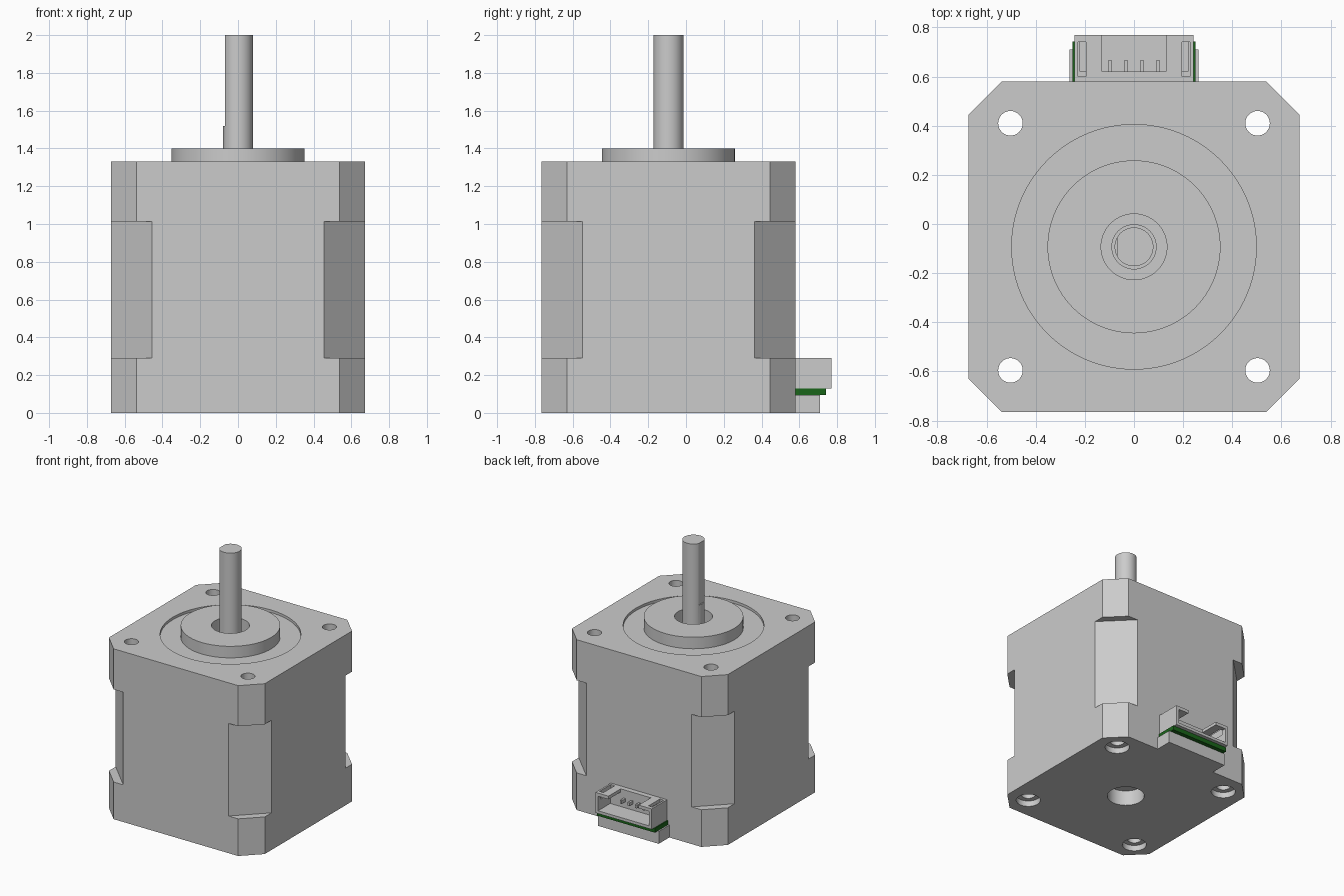
import bpy, bmesh, math
from mathutils import Matrix

if "Cube" in bpy.data.objects:
    bpy.data.objects.remove(bpy.data.objects["Cube"])

CY = -0.093          # motor axis in y
HALF = 0.673         # half width of the body


def finish(name, bm, smooth=False):
    bmesh.ops.recalc_face_normals(bm, faces=bm.faces[:])
    me = bpy.data.meshes.new(name)
    bm.to_mesh(me)
    bm.free()
    ob = bpy.data.objects.new(name, me)
    bpy.context.collection.objects.link(ob)
    if smooth:
        shade(ob)
    return ob


def shade(ob):
    bpy.ops.object.select_all(action='DESELECT')
    bpy.context.view_layer.objects.active = ob
    ob.select_set(True)
    bpy.ops.object.shade_smooth_by_angle(angle=math.radians(30))


def add_box(bm, x0, x1, y0, y1, z0, z1):
    m = Matrix.Translation(((x0 + x1) / 2, (y0 + y1) / 2, (z0 + z1) / 2))
    m = m @ Matrix.Diagonal((x1 - x0, y1 - y0, z1 - z0, 1))
    bmesh.ops.create_cube(bm, size=1, matrix=m)


def box(name, *dims):
    bm = bmesh.new()
    add_box(bm, *dims)
    return finish(name, bm)


def cylinder(name, x, y, r, z0, z1, seg=64):
    bm = bmesh.new()
    bmesh.ops.create_cone(bm, cap_ends=True, segments=seg, radius1=r, radius2=r,
                          depth=z1 - z0, matrix=Matrix.Translation((x, y, (z0 + z1) / 2)))
    return finish(name, bm)


def cut(ob, cutters):
    for c in cutters:
        mod = ob.modifiers.new("cut", 'BOOLEAN')
        mod.operation, mod.solver, mod.object = 'DIFFERENCE', 'EXACT', c
        bpy.context.view_layer.objects.active = ob
        bpy.ops.object.modifier_apply(modifier=mod.name)
        bpy.data.objects.remove(c)


# Motor body: chamfered square lofted through levels, waist has deeper chamfers
bm = bmesh.new()
rings = []
for z, c in [(0, .135), (.29, .135), (.29, .218), (1.013, .218), (1.013, .135), (1.33, .135)]:
    a, b = HALF, HALF - c
    pts = [(a, -b), (a, b), (b, a), (-b, a), (-a, b), (-a, -b), (-b, -a), (b, -a)]
    rings.append([bm.verts.new((x, y + CY, z)) for x, y in pts])
for lo, hi in zip(rings, rings[1:]):
    for i in range(8):
        j = (i + 1) % 8
        if (lo[i].co - hi[i].co).length > 1e-6:
            bm.faces.new((lo[i], lo[j], hi[j], hi[i]))
bm.faces.new(rings[0])
bm.faces.new(rings[-1])
body = finish("motor_body", bm)

# Face recess, bearing wells and the four counterbored screw holes
cutters = [cylinder("recess_cut", 0, CY, .498, 1.31, 1.5, 96),
           cylinder("top_well_cut", 0, CY, .134, 1.25, 1.5),
           cylinder("bottom_well_cut", 0, CY, .134, -.1, .12)]
for sx in (-1, 1):
    for sy in (-1, 1):
        x, y = sx * .503, CY + sy * .503
        cutters.append(cylinder("screw_cut", x, y, .05, -.1, 1.5, 32))
        cutters.append(cylinder("counterbore_cut", x, y, .088, -.1, .045, 32))
cut(body, cutters)
shade(body)

# Pilot boss
boss = cylinder("pilot_boss", 0, CY, .352, 1.31, 1.40, 96)
cut(boss, [cylinder("boss_cut", 0, CY, .134, 1.2, 1.5)])
shade(boss)

# Bearing sleeve in the well, around the shaft
shade(cylinder("bearing_sleeve", 0, CY, .092, 1.25, 1.28))

# Shaft with a flat along its upper part
shaft = cylinder("shaft", 0, CY, .079, 1.25, 2.0)
cut(shaft, [box("flat_cut", -.2, -.07, CY - .2, CY + .2, 1.52, 2.1)])
shade(shaft)

# Connector base ledge and green circuit board
BACK = CY + HALF
box("connector_ledge", -.262, .262, BACK - .01, .71, 0, .096)
board = box("circuit_board", -.25, .25, BACK - .01, .742, .096, .13)
green = bpy.data.materials.new("board_green")
green.diffuse_color = (.01, .13, .01, 1)
green.use_nodes = True
green.node_tree.nodes["Principled BSDF"].inputs["Base Color"].default_value = green.diffuse_color
board.data.materials.append(green)

# Socket: open to the back, top notched in the middle and slotted at the sides
socket = box("socket_shell", -.243, .243, BACK - .01, .77, .13, .29)
cut(socket, [box("cavity_cut", -.22, .22, .62, .8, .152, .265),
             box("notch_cut", -.13, .13, .62, .8, .2, .35)]
    + [box("slot_cut", s * .212 - .017, s * .212 + .017, .6, .74, .23, .35) for s in (-1, 1)])

# Socket pins
bm = bmesh.new()
for i in range(4):
    x = (i - 1.5) * .065
    add_box(bm, x - .008, x + .008, .61, .665, .2, .225)
finish("socket_pins", bm)
